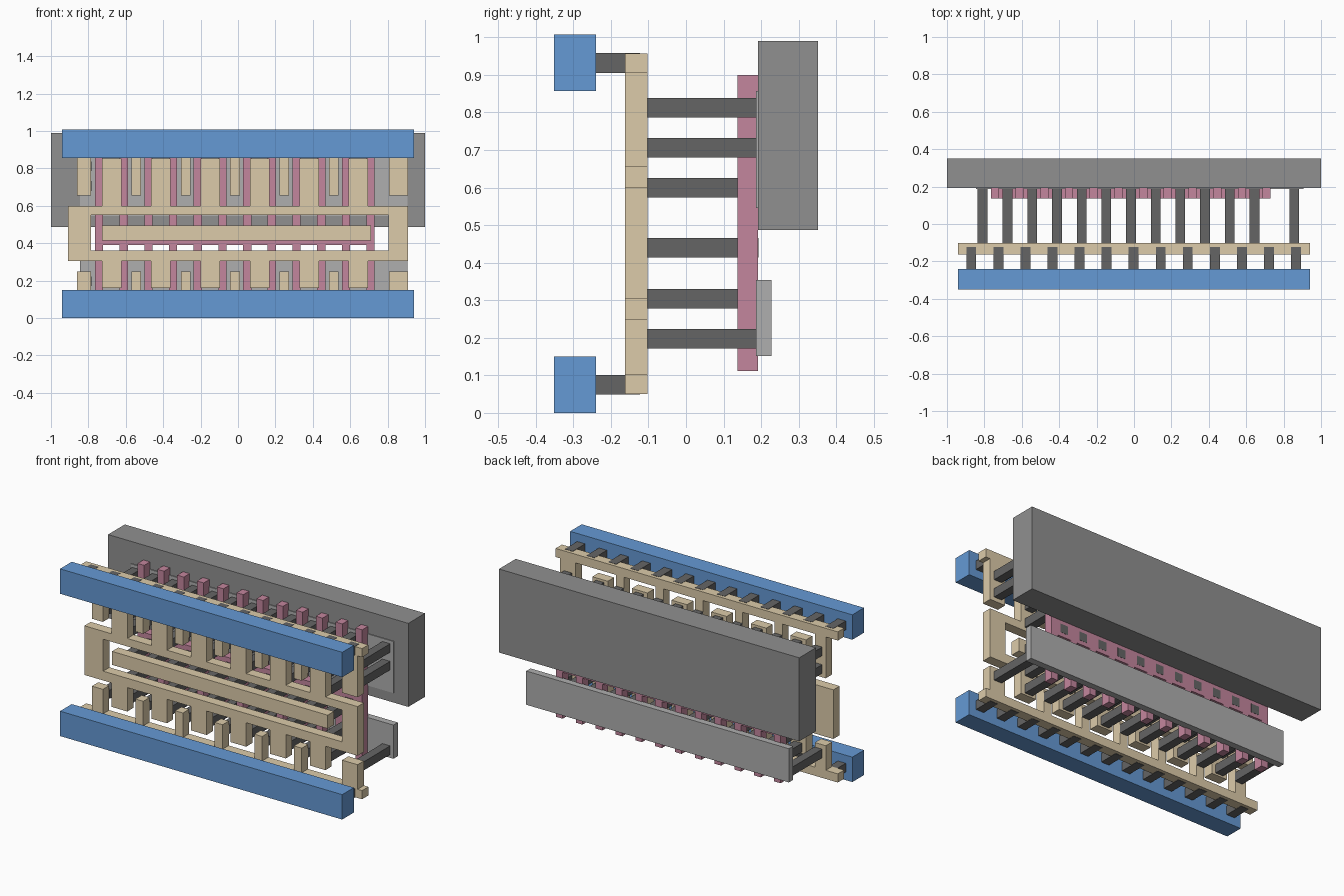
import bpy, bmesh

if "Cube" in bpy.data.objects:
    bpy.data.objects.remove(bpy.data.objects["Cube"])


def material(name, rgb):
    m = bpy.data.materials.new(name)
    m.diffuse_color = (*rgb, 1)
    m.use_nodes = True
    m.node_tree.nodes["Principled BSDF"].inputs["Base Color"].default_value = m.diffuse_color
    return m


BLUE = material("blue", (0.13, 0.32, 0.66))
TAN = material("tan", (0.72, 0.60, 0.40))
PINK = material("pink", (0.55, 0.24, 0.34))
DARK = material("dark_grey", (0.13, 0.13, 0.13))
LIGHT = material("light_grey", (0.43, 0.43, 0.43))
MID = material("mid_grey", (0.28, 0.28, 0.28))


def layer(name, mat, y, rects):
    """One object made of boxes: (x0, x1, z0, z1) rectangles spanning y."""
    bm = bmesh.new()
    for x0, x1, z0, z1 in rects:
        vs = bmesh.ops.create_cube(bm, size=1)["verts"]
        for v in vs:
            v.co.x = x1 if v.co.x > 0 else x0
            v.co.y = y[1] if v.co.y > 0 else y[0]
            v.co.z = z1 if v.co.z > 0 else z0
    mesh = bpy.data.meshes.new(name)
    bm.to_mesh(mesh)
    bm.free()
    ob = bpy.data.objects.new(name, mesh)
    mesh.materials.append(mat)
    bpy.context.collection.objects.link(ob)
    return ob


def squares(xs, zs, size=0.052):
    h = size / 2
    return [(x - h, x + h, z - h, z + h) for z in zs for x in xs]


PITCH = 0.132
gates = [-0.743 + PITCH * i for i in range(12)]
gaps = [-0.676 + PITCH * i for i in range(11)]      # midway between gates
out_cols = gaps[0::2]                               # output teeth
pow_cols = [-0.81] + gaps[1::2] + [0.857]           # power fingers

# Back well and the two active strips
layer("back_well", MID, (0.192, 0.351), [(-1, 1, 0.487, 0.99)])
layer("upper_active_strip", LIGHT, (0.187, 0.228), [(-0.845, 0.905, 0.546, 0.857)])
layer("lower_active_strip", LIGHT, (0.187, 0.228), [(-0.845, 0.905, 0.151, 0.354)])

# Pink gate ladder: twelve uprights joined by crosspieces
w = 0.022
ladder = [(x - w, x + w, 0.111, 0.9) for x in gates]
ladder += [(a + w, b - w, 0.39, 0.495) for a, b in zip(gates, gates[1:])]
layer("gate_ladder", PINK, (0.137, 0.192), ladder)

# Output frame: two bars, two end columns, teeth up and down
frame = [(-0.91, 0.91, 0.552, 0.6), (-0.91, 0.91, 0.304, 0.36),
         (-0.91, -0.785, 0.36, 0.552), (0.805, 0.91, 0.36, 0.552)]
for x in out_cols:
    frame += [(x - 0.052, x + 0.052, 0.6, 0.852), (x - 0.052, x + 0.052, 0.16, 0.304)]
TAN_Y = (-0.162, -0.102)
layer("output_frame", TAN, TAN_Y, frame)

# Input bar in the middle of the frame
layer("input_bar", TAN, TAN_Y, [(-0.726, 0.711, 0.414, 0.495)])

# Power combs: strip with fingers
fingers = [(-0.86, -0.787)] + [(x - 0.026, x + 0.026) for x in gaps[1::2]] + [(0.807, 0.91)]
layer("upper_power_comb", TAN, TAN_Y,
      [(-0.94, 0.94, 0.905, 0.957)] + [(a, b, 0.656, 0.905) for a, b in fingers])
layer("lower_power_comb", TAN, TAN_Y,
      [(-0.94, 0.94, 0.05, 0.102)] + [(a, b, 0.102, 0.25) for a, b in fingers])

# Contact pegs from the frame and combs to the active strips
pegs = squares(out_cols, (0.812, 0.706, 0.6, 0.304, 0.197))
pegs += squares(pow_cols, (0.812, 0.706, 0.197))
layer("active_pegs", DARK, (-0.102, 0.187), pegs)

# Contact pegs from the input bar through the ladder crosspieces
layer("input_pegs", DARK, (-0.102, 0.193), squares(gaps, (0.44,)))

# Short pegs between combs and the front rails
vias = [-0.87 + 0.1447 * i for i in range(13)]
layer("rail_pegs", DARK, (-0.24, -0.122), squares(vias, (0.932, 0.075), 0.053))

# Front rails
for name, z0 in (("lower_rail", 0.0), ("upper_rail", 0.857)):
    layer(name, BLUE, (-0.351, -0.24), [(-0.94, 0.94, z0, z0 + 0.15)])
